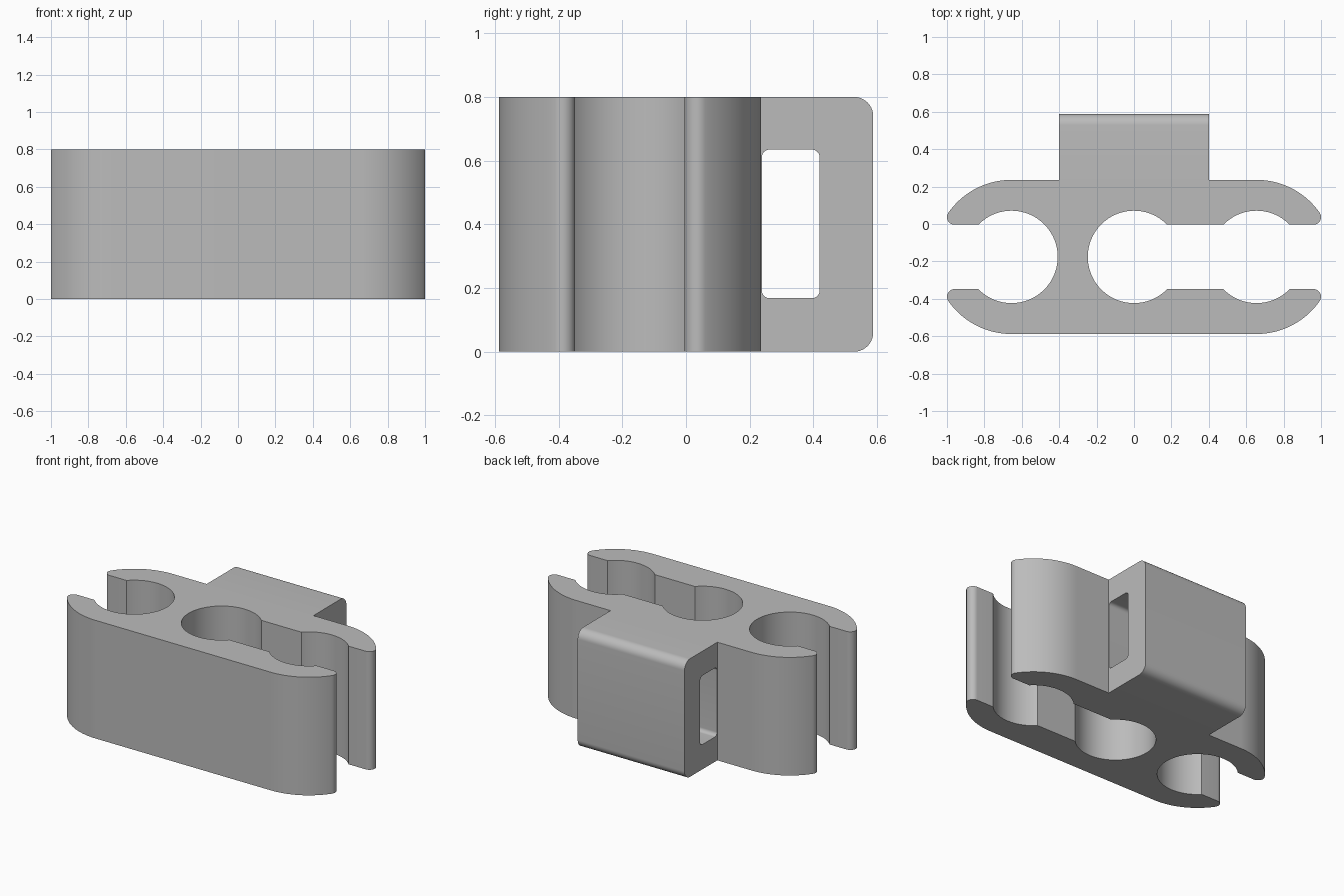
import bpy, bmesh
from math import sin, cos, pi, asin, atan2, sqrt
from mathutils import Vector

cube = bpy.data.objects.get("Cube")
if cube:
    bpy.data.objects.remove(cube, do_unlink=True)

HEIGHT = 0.8
CY = -0.176          # centre line of the body
OUTER_R = 0.412      # rounded ends
HOLE_R = 0.247       # round sockets
HOLE_X = 0.655       # outer socket offset
SLOT = 0.172         # half width of the slots

grey = bpy.data.materials.new("plain grey")
grey.use_nodes = True
colour = (0.5, 0.5, 0.5, 1)
grey.diffuse_color = colour
grey.node_tree.nodes["Principled BSDF"].inputs["Base Color"].default_value = colour


def arc(cx, cy, r, a0, a1, n):
    return [(cx + r * cos(a0 + (a1 - a0) * i / n),
             cy + r * sin(a0 + (a1 - a0) * i / n)) for i in range(n + 1)]


def prism(name, points, depth):
    """Extrude a 3D outline along a depth vector."""
    bm = bmesh.new()
    face = bm.faces.new([bm.verts.new(p) for p in points])
    new = bmesh.ops.extrude_face_region(bm, geom=[face])["geom"]
    bmesh.ops.translate(bm, vec=Vector(depth),
                        verts=[v for v in new if isinstance(v, bmesh.types.BMVert)])
    bmesh.ops.recalc_face_normals(bm, faces=bm.faces)
    mesh = bpy.data.meshes.new(name)
    bm.to_mesh(mesh)
    bm.free()
    mesh.materials.append(grey)
    ob = bpy.data.objects.new(name, mesh)
    bpy.context.collection.objects.link(ob)
    return ob


def rounded_bar(name, y0, y1, z0, z1, r_in, r_out, half):
    """Bar along x with rounded corners on its inner and outer sides."""
    pts = []
    for k, (y, z, r) in enumerate([(y1, z1, r_out), (y0, z1, r_in),
                                   (y0, z0, r_in), (y1, z0, r_out)]):
        if r == 0:
            pts.append((y, z))
        else:
            sy, sz = (1 if y == y1 else -1), (1 if z == z1 else -1)
            pts += arc(y - sy * r, z - sz * r, r, k * pi / 2, (k + 1) * pi / 2, 10)
    return prism(name, [(-half, y, z) for y, z in pts], (2 * half, 0, 0))


def combine(target, tool, operation):
    mod = target.modifiers.new(operation.title(), "BOOLEAN")
    mod.operation = operation
    mod.solver = "EXACT"
    mod.object = tool
    bpy.context.view_layer.objects.active = target
    bpy.ops.object.modifier_apply(modifier=mod.name)
    bpy.data.objects.remove(tool, do_unlink=True)


# Upper half of the outline, relative to the centre line
reach = 1 - HOLE_X
b = SLOT - reach + OUTER_R
lip_r = -b + sqrt(b * b - (reach**2 + SLOT**2 - OUTER_R**2))
lip_x, lip_y = reach - lip_r, SLOT + lip_r
lip_angle = atan2(lip_y, lip_x)
mouth = asin(SLOT / HOLE_R)

outer_end = arc(HOLE_X, 0, OUTER_R, pi / 2, lip_angle, 24)
lip = arc(HOLE_X + lip_x, lip_y, lip_r, lip_angle, -pi / 2, 12)
end = outer_end + lip[1:]                      # from the straight side to the slot
right_socket = arc(HOLE_X, 0, HOLE_R, mouth, pi - mouth, 32)
middle_socket = arc(0, 0, HOLE_R, mouth, pi, 48)
left_socket = arc(-HOLE_X, 0, HOLE_R, pi - mouth, 0, 48)

right_top = end + right_socket + middle_socket
right_bottom = [(x, -y) for x, y in reversed(right_top[:-1])]
left_top = [(-x, y) for x, y in end] + left_socket
left_bottom = [(x, -y) for x, y in reversed(left_top[:-1])]
outline = right_top + right_bottom + list(reversed(left_bottom)) \
    + list(reversed(left_top[:-1]))
# Left side is walked from the bottom straight side, round the socket, to the top
outline = right_top + right_bottom + [(x, -y) for x, y in left_top] \
    + list(reversed(left_top[:-1]))

body = prism("clip_body", [(x, y + CY, 0) for x, y in outline], (0, 0, HEIGHT))

# Rear strap loop with its window
loop = rounded_bar("rear_loop", 0.18, 0.588, 0, HEIGHT, 0, 0.06, 0.4)
window = rounded_bar("loop_window", 0.238, 0.42, 0.168, 0.635, 0.025, 0.025, 0.5)
combine(body, loop, "UNION")
combine(body, window, "DIFFERENCE")

bpy.ops.object.select_all(action="DESELECT")
body.select_set(True)
bpy.context.view_layer.objects.active = body
bpy.ops.object.shade_smooth_by_angle(angle=pi / 6)
